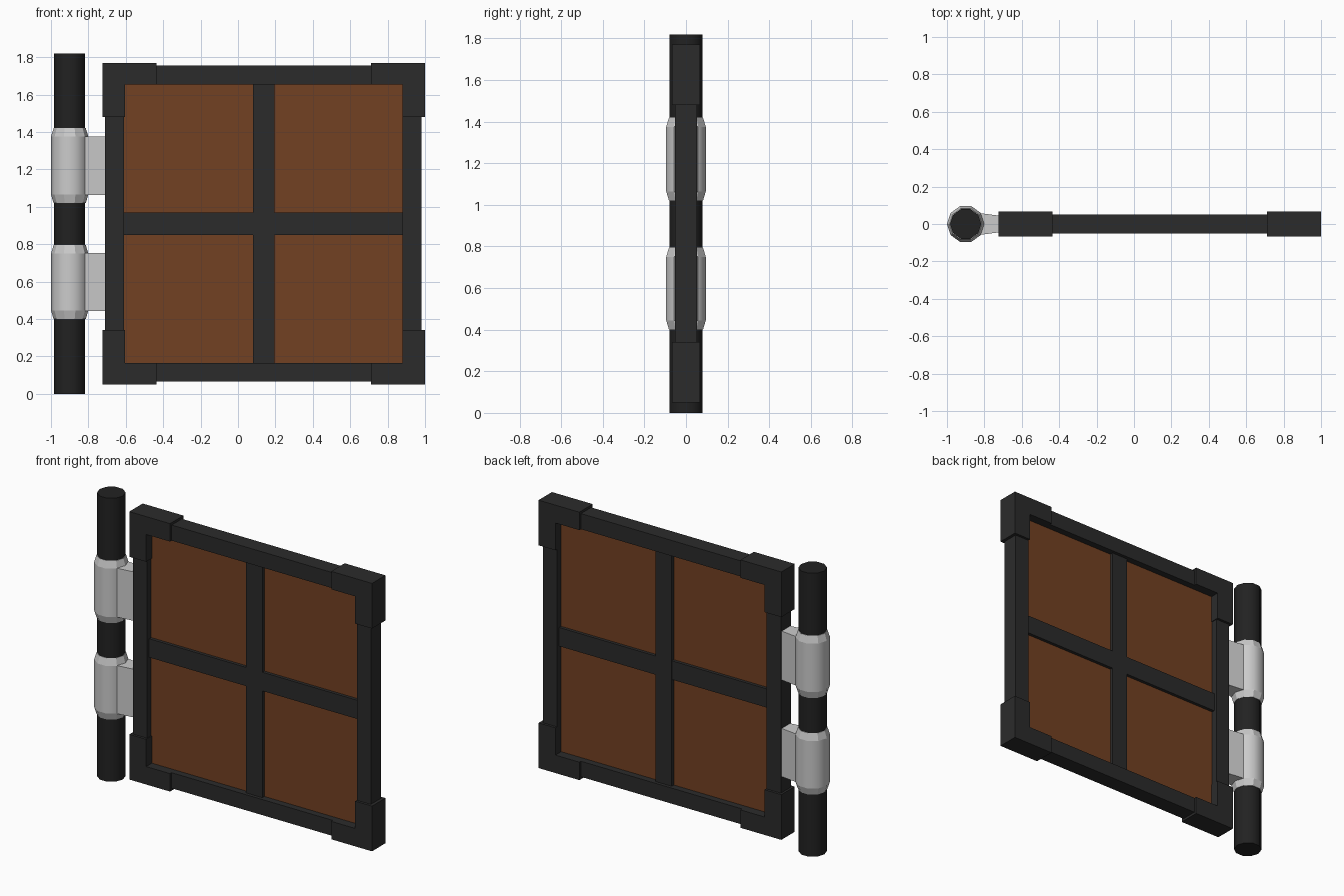
import bpy
import math

if "Cube" in bpy.data.objects:
    bpy.data.objects.remove(bpy.data.objects["Cube"])

SIDES = 10


def material(name, color):
    m = bpy.data.materials.new(name)
    m.diffuse_color = (*color, 1)
    m.use_nodes = True
    m.node_tree.nodes["Principled BSDF"].inputs["Base Color"].default_value = m.diffuse_color
    return m


dark = material("dark_metal", (0.024, 0.024, 0.024))
post_dark = material("post_metal", (0.016, 0.016, 0.016))
wood = material("brown_wood", (0.17, 0.052, 0.016))


def make(name, verts, faces, mat=None, smooth=()):
    me = bpy.data.meshes.new(name)
    me.from_pydata(verts, [], faces)
    me.update()
    for i in smooth:
        me.polygons[i].use_smooth = True
    if mat:
        me.materials.append(mat)
    ob = bpy.data.objects.new(name, me)
    bpy.context.collection.objects.link(ob)
    return ob


def prism(name, outline, lo, hi, axis, mat=None):
    """Extrude a counter-clockwise 2D outline along y (outline in xz) or z (outline in xy)."""
    n = len(outline)
    if axis == 'z':
        verts = [(a, b, h) for h in (lo, hi) for a, b in outline]
    else:
        verts = [(a, h, b) for h in (hi, lo) for a, b in outline]
    faces = [tuple(range(n))[::-1], tuple(range(n, 2 * n))]
    faces += [(i, (i + 1) % n, n + (i + 1) % n, n + i) for i in range(n)]
    return make(name, verts, faces, mat)


def box(name, x0, x1, z0, z1, half_y, mat):
    return prism(name, [(x0, z0), (x1, z0), (x1, z1), (x0, z1)], -half_y, half_y, 'y', mat)


def lathe(name, x, profile, smooth_band, mat=None):
    """Ten-sided revolved part; profile holds (radius, z) from bottom to top."""
    verts = [(x + r * math.cos(math.tau * i / SIDES), r * math.sin(math.tau * i / SIDES), z)
             for r, z in profile for i in range(SIDES)]
    faces = []
    for k in range(len(profile) - 1):
        for i in range(SIDES):
            j = (i + 1) % SIDES
            a, b = k * SIDES, (k + 1) * SIDES
            faces.append((a + i, a + j, b + j, b + i))
    faces.append(tuple(range(SIDES))[::-1])
    top = (len(profile) - 1) * SIDES
    faces.append(tuple(range(top, top + SIDES)))
    smooth = range(smooth_band * SIDES, (smooth_band + 1) * SIDES)
    return make(name, verts, faces, mat, smooth)


# Hinge post
PX = -0.9
lathe("hinge_post", PX, [(0.083, 0), (0.083, 1.82)], 0, post_dark)

# Hinge sleeves with tapered tabs
for label, z0, z1 in (("lower", 0.40, 0.795), ("upper", 1.02, 1.42)):
    lathe(label + "_hinge_sleeve", PX,
          [(0.086, z0), (0.1, z0 + 0.045), (0.1, z1 - 0.045), (0.086, z1)], 1)
    prism(label + "_hinge_tab",
          [(-0.825, -0.058), (-0.70, -0.042), (-0.70, 0.042), (-0.825, 0.058)],
          z0 + 0.043, z1 - 0.043, 'z')

# Frame bars
X0, X1, Z0, Z1 = -0.71, 0.98, 0.065, 1.755   # outer frame
IX0, IX1, IZ0, IZ1 = -0.61, 0.88, 0.165, 1.655  # opening
box("left_frame_bar", X0, IX0, Z0, Z1, 0.052, dark)
box("right_frame_bar", IX1, X1, Z0, Z1, 0.052, dark)
box("bottom_frame_bar", IX0, IX1, Z0, IZ0, 0.052, dark)
box("top_frame_bar", IX0, IX1, IZ1, Z1, 0.052, dark)

# Cross bars
box("vertical_crossbar", 0.08, 0.195, IZ0, IZ1, 0.031, dark)
box("horizontal_crossbar", IX0, IX1, 0.85, 0.97, 0.03, dark)

# Wooden panel
box("wood_panel", IX0 - 0.02, IX1 + 0.02, IZ0 - 0.02, IZ1 + 0.02, 0.01, wood)

# L-shaped corner brackets, mirrored about the door centre
CX, CZ = 0.1375, 0.91
L = [(0.5725, 0.86), (0.5725, 0.745), (0.7425, 0.745)]
for sx, side in ((-1, "left"), (1, "right")):
    for sz, level in ((-1, "bottom"), (1, "top")):
        pts = [(0.862, 0.57), (0.862, 0.86), (0.5725, 0.86),
               (0.5725, 0.745), (0.7425, 0.745), (0.7425, 0.57)]
        pts = [(CX + sx * a, CZ + sz * b) for a, b in pts]
        if sx * sz < 0:
            pts.reverse()
        prism(f"{level}_{side}_corner_bracket", pts, -0.068, 0.068, 'y', dark)
